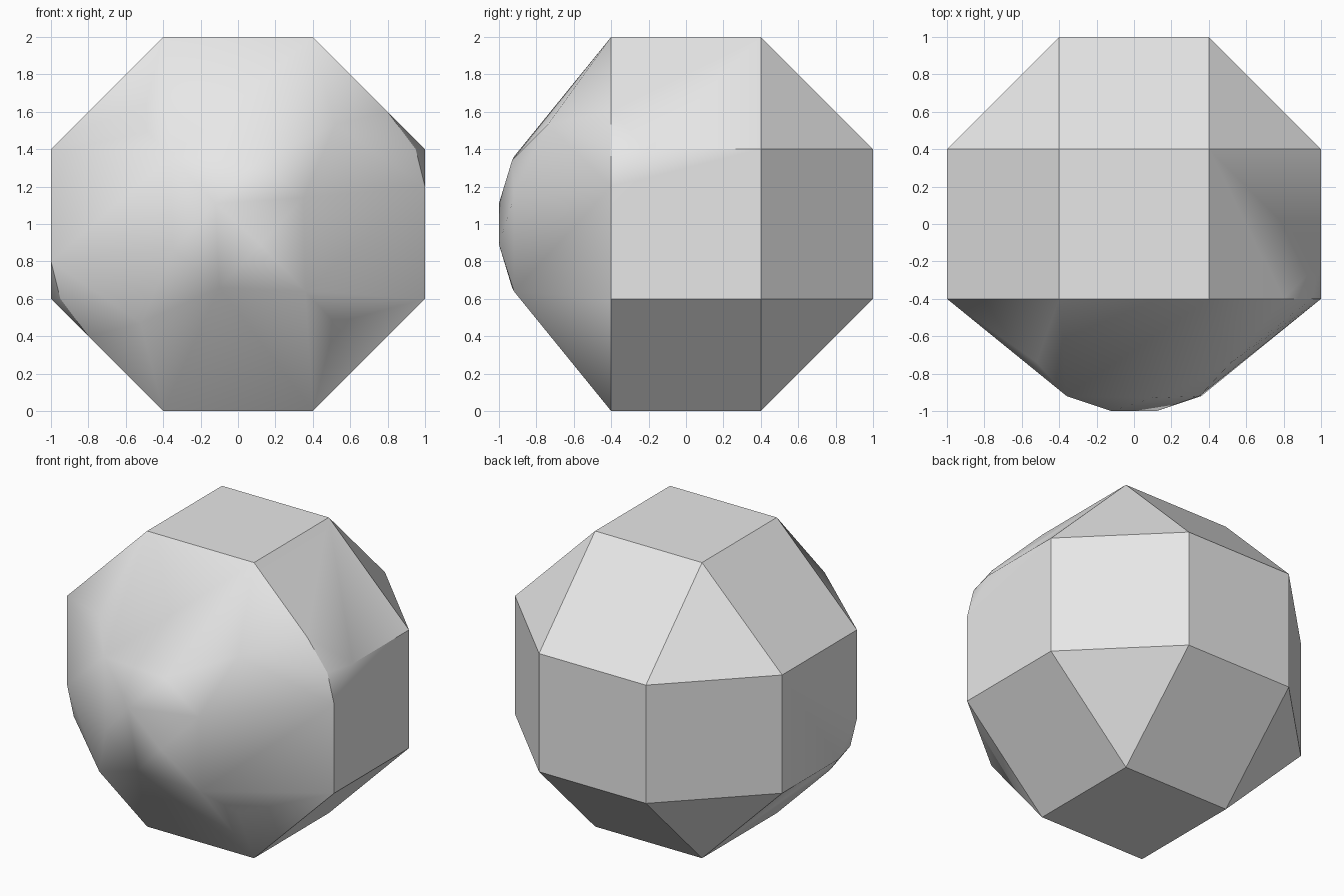
import bpy
import bmesh
from itertools import product
from math import radians
from mathutils import Vector

cube = bpy.data.objects.get("Cube")
if cube:
    bpy.data.objects.remove(cube)

# One plain grey
grey = bpy.data.materials.new("light grey")
grey.use_nodes = True
colour = (0.8, 0.8, 0.8, 1)
grey.diffuse_color = colour
grey.node_tree.nodes["Principled BSDF"].inputs["Base Color"].default_value = colour

S = 0.4       # half width of each square facet
FRONT = -0.41  # everything ahead of this is the worn front cap

# Faceted body: squares on every side except the front
points = []
for a, b, sign in product((-S, S), (-S, S), (-1, 1)):
    points += [(sign, a, b), (a, b, sign)]
    if sign > 0:
        points.append((a, sign, b))

# Two opposite corners are chipped off
points = [p for p in points
          if not (abs(p[0]) == 1 and p[1] < 0 and p[0] * p[2] > 0)]

# Half of the front cap and one chip; a half turn gives the rest
half = [
    (-0.52, -0.74, 0.53), (0.52, -0.74, 0.53),
    (-0.36, -0.92, 0.36), (0.1, -0.93, 0.34),
    (-0.12, -1, 0.11), (0.35, -0.92, 0.14),
    (0.95, -S, S), (0.8, -S, 0.6), (1, -0.2, S), (1, -S, 0.2),
]
for x, y, z in half:
    points += [(x, y, z), (-x, y, -z)]

# Skin the points and merge flat facets
bm = bmesh.new()
for p in points:
    bm.verts.new(p)
bmesh.ops.convex_hull(bm, input=bm.verts[:])
bmesh.ops.delete(bm, geom=[v for v in bm.verts if not v.link_faces], context='VERTS')
bmesh.ops.dissolve_limit(bm, angle_limit=radians(1.5),
                         verts=bm.verts[:], edges=bm.edges[:])
bmesh.ops.recalc_face_normals(bm, faces=bm.faces[:])


def crisp_corner(v):
    return v.co.y < FRONT and abs(v.co.x) > 0.5 and v.co.x * v.co.z < 0


# Crisp edges on the body, soft ones on the front cap
for e in bm.edges:
    on_cap = any(v.co.y < FRONT for v in e.verts)
    crisp = not on_cap or any(crisp_corner(v) for v in e.verts)
    e.smooth = not (crisp and e.calc_face_angle(0) > radians(25))
for f in bm.faces:
    f.smooth = True

bmesh.ops.translate(bm, verts=bm.verts[:], vec=Vector((0, 0, 1)))
mesh = bpy.data.meshes.new("faceted_body")
bm.to_mesh(mesh)
bm.free()
mesh.materials.append(grey)
body = bpy.data.objects.new("faceted_body", mesh)
bpy.context.collection.objects.link(body)

# Keep the large facets looking flat
weighted = body.modifiers.new("facet shading", 'WEIGHTED_NORMAL')
weighted.keep_sharp = True
